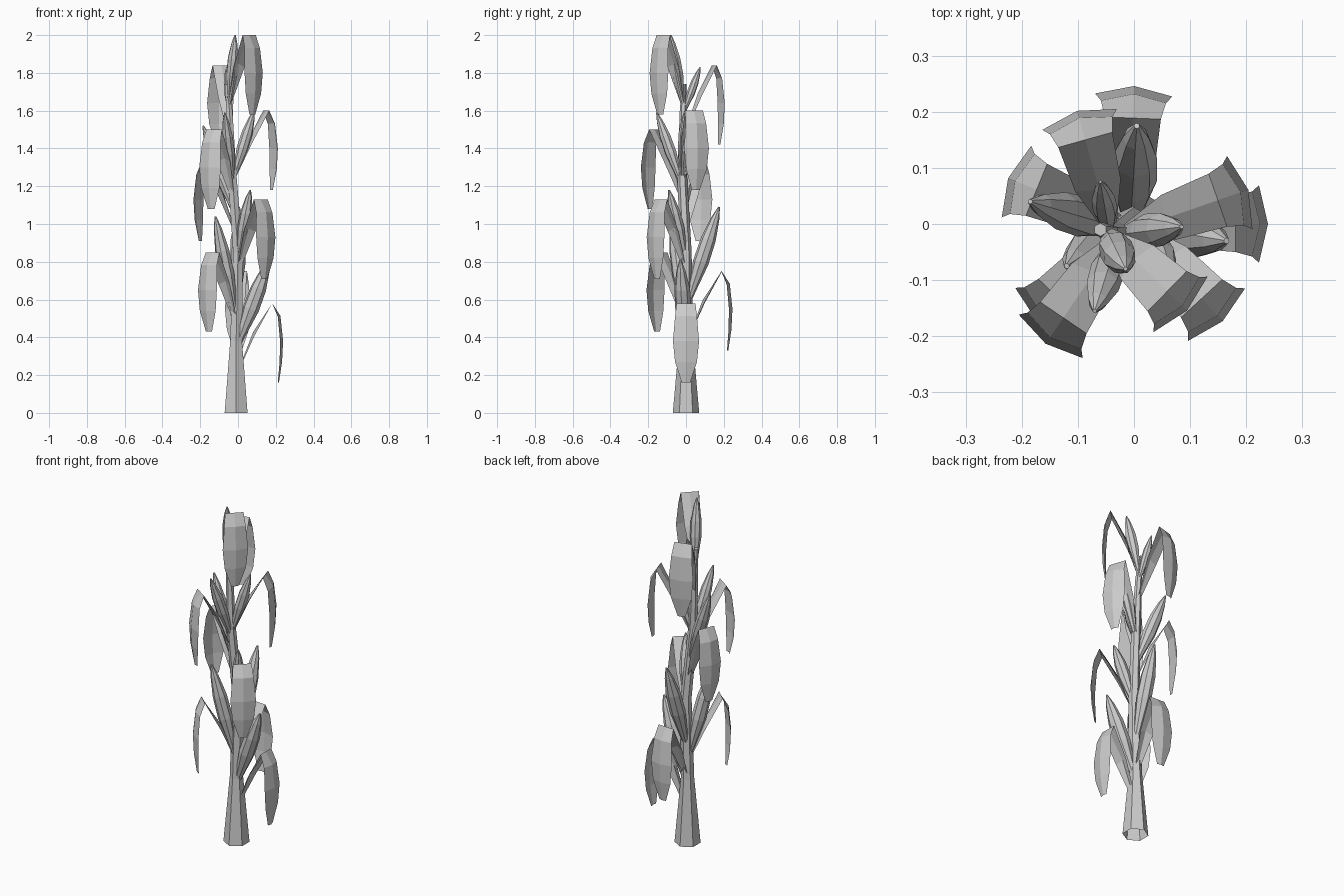
import bpy, bmesh, math
from mathutils import Vector

if "Cube" in bpy.data.objects:
    bpy.data.objects.remove(bpy.data.objects["Cube"])

def make(name, verts, faces):
    me = bpy.data.meshes.new(name)
    me.from_pydata([tuple(v) for v in verts], [], faces)
    me.update()
    ob = bpy.data.objects.new(name, me)
    bpy.context.collection.objects.link(ob)
    return ob

def grid_faces(rows, cols, wrap):
    n = cols if wrap else cols - 1
    return [(r*cols + c, r*cols + (c+1) % cols, (r+1)*cols + (c+1) % cols, (r+1)*cols + c)
            for r in range(rows-1) for c in range(n)]

# stalk path: x, y, z, radius
STALK = [(-.01, 0, 0, .07), (-.01, 0, .38, .036), (0, 0, .85, .03),
         (-.03, -.02, 1.25, .026), (-.045, -.015, 1.6, .018), (-.06, -.01, 1.74, .012)]

def stalk_at(z):
    for a, b in zip(STALK, STALK[1:]):
        if z <= b[2]:
            t = (z - a[2]) / (b[2] - a[2])
            return Vector((a[0] + t*(b[0]-a[0]), a[1] + t*(b[1]-a[1]), z))
    return Vector(STALK[-1][:3])

# hexagonal tapering stalk, open at the base
verts = []
for x, y, z, r in STALK:
    for i in range(6):
        a = math.radians(30 + 60*i)
        verts.append((x + r*math.cos(a), y + r*math.sin(a), z))
n = len(verts)
make("stalk", verts, grid_faces(len(STALK), 6, True) + [tuple(range(n-6, n))])

# creased drooping leaf: (fraction of reach, height from fold, half width, crease out, crease up)
LEAF = [(.07, -.35, .014, 0, .01), (.40, -.17, .042, -.008, .018), (.78, 0, .05, 0, .004),
        (.90, -.07, .058, .014, .004), (.95, -.20, .069, .016, 0),
        (.94, -.31, .058, .013, 0), (.90, -.42, .022, .006, 0)]

def leaf(i, x, y, top):
    base = stalk_at(top - .35)
    out = Vector((x - base.x, y - base.y, 0))
    reach = out.length
    out.normalize()
    side = Vector((-out.y, out.x, 0))
    verts = []
    for f, dz, w, co, cu in LEAF:
        c = Vector((base.x, base.y, top + dz)) + out * (f * reach)
        verts += [c - side*w, c + out*co + Vector((0, 0, min(cu, -dz))), c + side*w]
    make(f"leaf_{i}", verts, grid_faces(len(LEAF), 3, False))

# pod: six-to-eight sided spindle along an axis
POD = [(0, .3), (.2, .6), (.45, 1), (.68, .95), (.88, .55), (1, .12)]

def pod(i, base, tip, r):
    base, tip = Vector(base), Vector(tip)
    q = (tip - base).to_track_quat('Z', 'Y')
    verts = []
    for t, k in POD:
        for j in range(8):
            a = math.tau * j / 8
            verts.append(base.lerp(tip, t) + q @ Vector((r*k*math.cos(a), r*k*math.sin(a), 0)))
    n = len(verts)
    make(f"pod_{i}", verts, grid_faces(len(POD), 8, True)
         + [tuple(range(n-8, n)), tuple(reversed(range(8)))])

# leaf outermost x, y and fold height
LEAVES = [(.235, 0, .58), (0, .242, .75), (-.17, -.17, .85), (.155, -.17, 1.13),
          (-.22, .08, 1.33), (-.155, -.21, 1.5), (.2, .06, 1.6), (-.1, .197, 1.84),
          (.09, -.15, 2.0)]
for i, l in enumerate(LEAVES, 1):
    leaf(i, *l)

# pods: base height, tip, radius
PODS = [(.34, (.165, -.03, .81), .044), (.56, (.005, .175, 1.09), .042),
        (.48, (-.12, -.075, 1.04), .04), (.8, (.065, -.09, 1.18), .034),
        (1.05, (-.185, .04, 1.52), .036), (1.2, (-.07, -.155, 1.59), .031),
        (1.23, (.085, -.005, 1.6), .031), (1.58, (-.06, .075, 1.83), .022),
        (1.62, (-.015, -.08, 2.0), .031)]
for i, (z, tip, r) in enumerate(PODS, 1):
    pod(i, stalk_at(z), tip, r)
